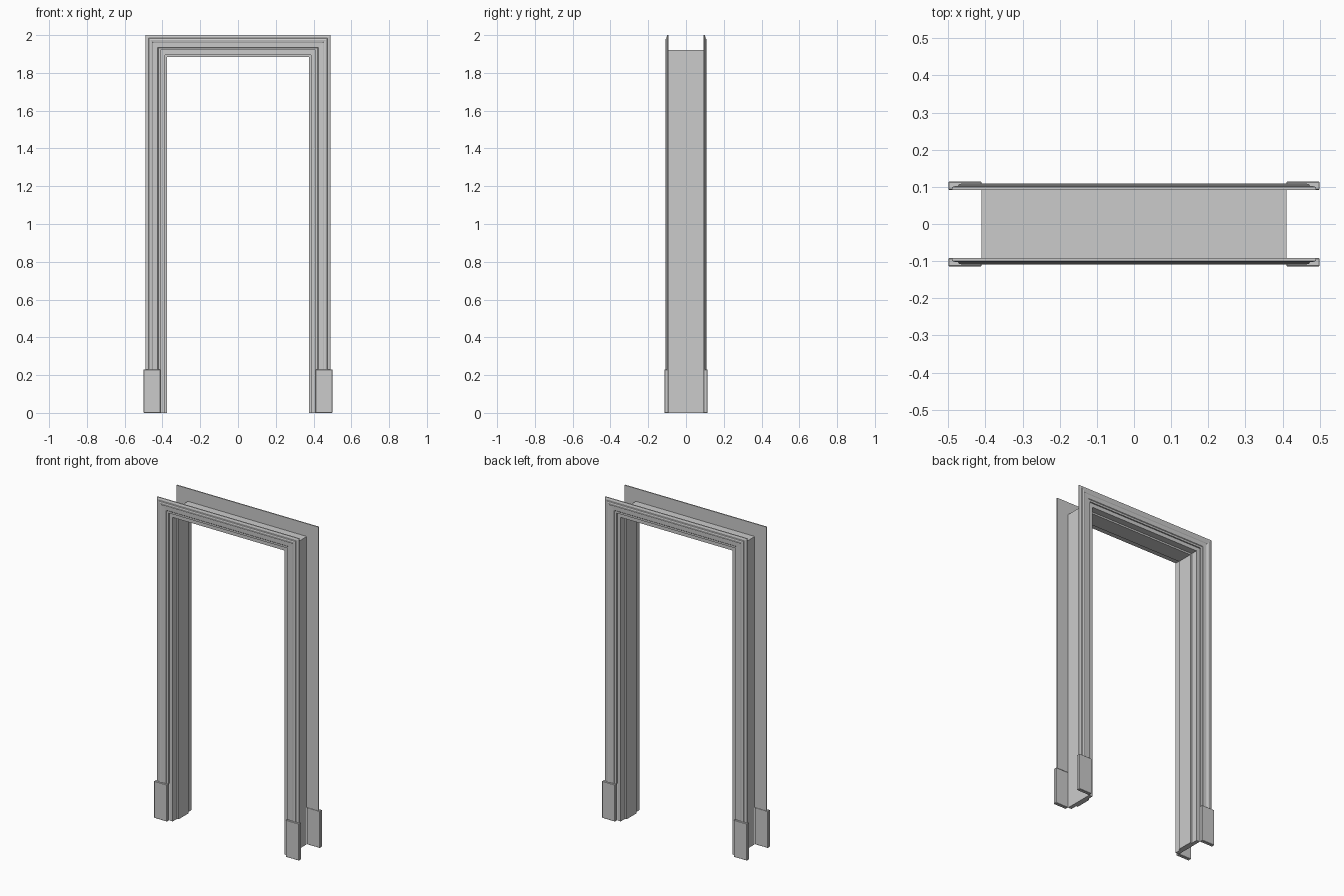
import bpy, bmesh

if "Cube" in bpy.data.objects:
    bpy.data.objects.remove(bpy.data.objects["Cube"])

HALF, HEAD = 0.41, 1.92      # outer edge of the lining, where the casing begins
PLINTH_H = 0.23


def add_object(name, bm):
    bmesh.ops.recalc_face_normals(bm, faces=bm.faces)
    mesh = bpy.data.meshes.new(name)
    bm.to_mesh(mesh)
    bm.free()
    obj = bpy.data.objects.new(name, mesh)
    bpy.context.collection.objects.link(obj)
    return obj


def sweep(name, profile, z0):
    """Sweep an (outward offset, y) profile around the opening with mitred corners."""
    bm = bmesh.new()
    rings = []
    for side, top in ((-1, 0), (-1, 1), (1, 1), (1, 0)):
        rings.append([bm.verts.new((side * (HALF + d), y, HEAD + d if top else z0))
                      for d, y in profile])
    n = len(profile)
    for a, b in zip(rings, rings[1:]):
        for i in range(n):
            j = (i + 1) % n
            bm.faces.new((a[i], a[j], b[j], b[i]))
    bm.faces.new(rings[0])
    bm.faces.new(rings[-1])
    return add_object(name, bm)


def box(name, x, y, z):
    bm = bmesh.new()
    bmesh.ops.create_cube(bm, size=1)
    for v in bm.verts:
        v.co = [r[0] if c < 0 else r[1] for c, r in zip(v.co, (x, y, z))]
    return add_object(name, bm)


# Lining boards with the raised door stop in the middle
sweep("lining", [(0, -0.092), (0, 0.092), (-0.024, 0.092), (-0.024, 0.05),
                 (-0.035, 0.05), (-0.035, -0.05), (-0.024, -0.05), (-0.024, -0.092)], 0)

# Moulded casing: (offset, thickness) steps from the opening outward
moulding = [(0, 0), (0, 0.008), (0.012, 0.008), (0.015, 0.011), (0.040, 0.012),
            (0.044, 0.015), (0.053, 0.017), (0.061, 0.015), (0.064, 0.011),
            (0.072, 0.010), (0.080, 0.007), (0.080, 0)]

for label, s in (("front", -1), ("back", 1)):
    sweep(label + "_casing", [(d, s * (0.092 + t)) for d, t in moulding], PLINTH_H)
    # Plinth blocks under the casing legs
    for side, k in (("left", -1), ("right", 1)):
        block = box(f"{label}_{side}_plinth", sorted((k * HALF, k * 0.50)),
                    sorted((s * 0.092, s * 0.114)), (0, PLINTH_H))
        bev = block.modifiers.new("edge", "BEVEL")
        bev.width = 0.002
        bev.segments = 1
